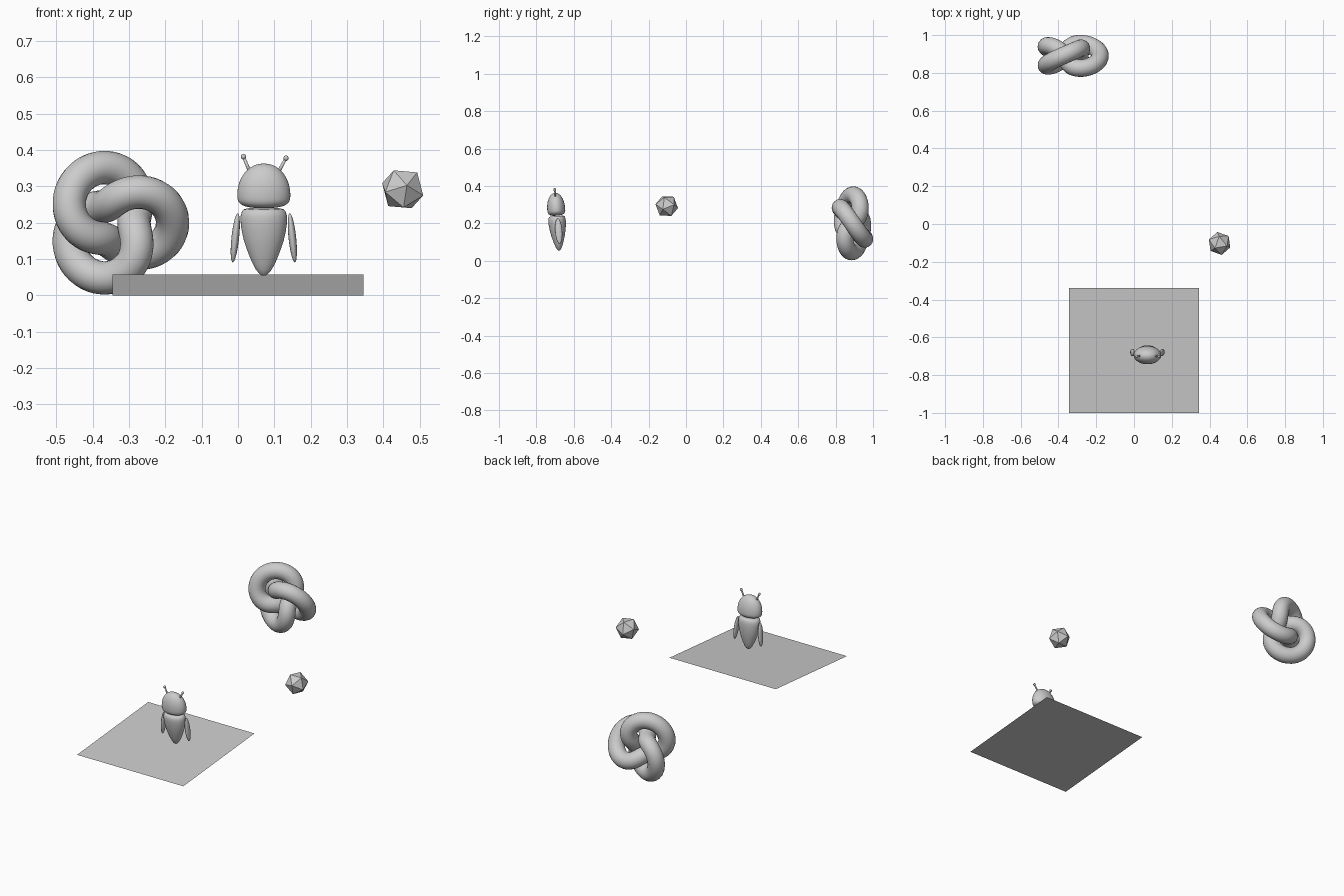
import bpy, bmesh, math
from math import sin, cos, pi, radians
from mathutils import Matrix, Vector

if "Cube" in bpy.data.objects:
    bpy.data.objects.remove(bpy.data.objects["Cube"])

# The figure leans slightly forward about this point
PIVOT = Vector((0.071, -0.69, 0.22))
LEAN = Matrix.Translation(PIVOT) @ Matrix.Rotation(radians(4), 4, 'X')


def finish(name, bm, matrix=Matrix(), smooth=True):
    bm.transform(matrix)
    bmesh.ops.recalc_face_normals(bm, faces=bm.faces)
    mesh = bpy.data.meshes.new(name)
    bm.to_mesh(mesh)
    bm.free()
    for p in mesh.polygons:
        p.use_smooth = smooth
    obj = bpy.data.objects.new(name, mesh)
    bpy.context.collection.objects.link(obj)
    return obj


def lathe(name, profile, depth, matrix, steps=40):
    """Spin an (r, z) profile about z, then flatten it in y."""
    bm = bmesh.new()
    vs = [bm.verts.new((r, 0, z)) for r, z in profile]
    es = [bm.edges.new(pair) for pair in zip(vs, vs[1:])]
    bmesh.ops.spin(bm, geom=vs + es, cent=(0, 0, 0), axis=(0, 0, 1),
                   angle=2 * pi, steps=steps)
    bmesh.ops.remove_doubles(bm, verts=bm.verts, dist=1e-5)
    return finish(name, bm, matrix @ Matrix.Diagonal((1, depth, 1, 1)))


def ellipsoid(name, centre, radii, turn, matrix):
    bm = bmesh.new()
    bmesh.ops.create_uvsphere(bm, u_segments=24, v_segments=16, radius=1)
    local = Matrix.Translation(centre) @ Matrix.Rotation(turn, 4, 'Y')
    return finish(name, bm, matrix @ local @ Matrix.Diagonal((*radii, 1)))


# Sloping ground sheet
bm = bmesh.new()
bm.faces.new([bm.verts.new(v) for v in (
    (-0.345, -1, 0), (0.345, -1, 0), (0.345, -0.34, 0.058), (-0.345, -0.34, 0.058))])
finish("ground_sheet", bm, smooth=False)

# Figure head: round dome above, squarer rounding below (z relative to pivot)
head = []
for i in range(25):
    a = -pi / 2 + pi * i / 24
    c, s = max(cos(a), 0), sin(a)
    if s < 0:
        head.append((0.073 * c ** 0.65, 0.057 - 0.036 * (-s) ** 0.65))
    else:
        head.append((0.073 * c ** 0.95 if c > 1e-6 else 0, 0.057 + 0.086 * s))
head[0], head[-1] = (0, head[0][1]), (0, head[-1][1])
lathe("head", head, 0.66, LEAN)

# Figure body: flat-topped, tapering to a rounded tip
body = [(0, 0.019), (0.046, 0.019), (0.054, 0.017), (0.060, 0.011), (0.0635, 0),
        (0.064, -0.012), (0.063, -0.027), (0.060, -0.046), (0.055, -0.068),
        (0.048, -0.090), (0.040, -0.111), (0.031, -0.132), (0.022, -0.149),
        (0.013, -0.160), (0.006, -0.165), (0, -0.166)]
lathe("body", body, 0.73, LEAN)

# Arms and antennae on both sides
for side, label, tip_x, tip_z in ((-1, "left", 0.056, 0.162), (1, "right", 0.061, 0.158)):
    ellipsoid(label + "_arm", (side * 0.0785, 0.005, -0.062),
              (0.0105, 0.019, 0.068), -side * radians(6), LEAN)
    base, tip = Vector((side * 0.032, 0, 0.105)), Vector((side * tip_x, 0, tip_z))
    d = tip - base
    bm = bmesh.new()
    bmesh.ops.create_cone(bm, cap_ends=True, segments=12, radius1=0.005,
                          radius2=0.004, depth=d.length)
    place = Matrix.Translation((base + tip) / 2) @ d.to_track_quat('Z', 'Y').to_matrix().to_4x4()
    finish(label + "_antenna", bm, LEAN @ place)
    ellipsoid(label + "_antenna_knob", tip, (0.0072, 0.0072, 0.0075), 0, LEAN)

# Faceted gem: icosahedron resting face-up, slightly tilted
bm = bmesh.new()
R = 0.0625
for h, r, start in ((0.795, 0.607, 60), (0.188, 0.982, 0), (-0.188, 0.982, 60), (-0.795, 0.607, 0)):
    for k in range(3):
        a = radians(-80 + start + 120 * k)
        bm.verts.new((R * r * cos(a), R * r * sin(a), R * h))
bmesh.ops.convex_hull(bm, input=bm.verts)
finish("gem", bm, Matrix.Translation((0.453, -0.103, 0.292)) @ Matrix.Rotation(radians(5), 4, 'Y'),
       smooth=False)

# Knot: closed tube along a three-lobed torus knot
K, N = 0.053, 160
curve = bpy.data.curves.new("knot", 'CURVE')
curve.dimensions = '3D'
curve.bevel_depth = 0.046
curve.bevel_resolution = 8
spline = curve.splines.new('POLY')
spline.points.add(N - 1)
for i, p in enumerate(spline.points):
    t = 2 * pi * i / N
    r = 2 + cos(3 * t)
    p.co = (K * r * cos(2 * t), -K * sin(3 * t), K * r * sin(2 * t), 1)
spline.use_cyclic_u = True
spline.use_smooth = True
knot = bpy.data.objects.new("knot", curve)
knot.location = (-0.339, 0.89, 0.2)
knot.rotation_euler = (radians(8), 0, 0)
bpy.context.collection.objects.link(knot)
